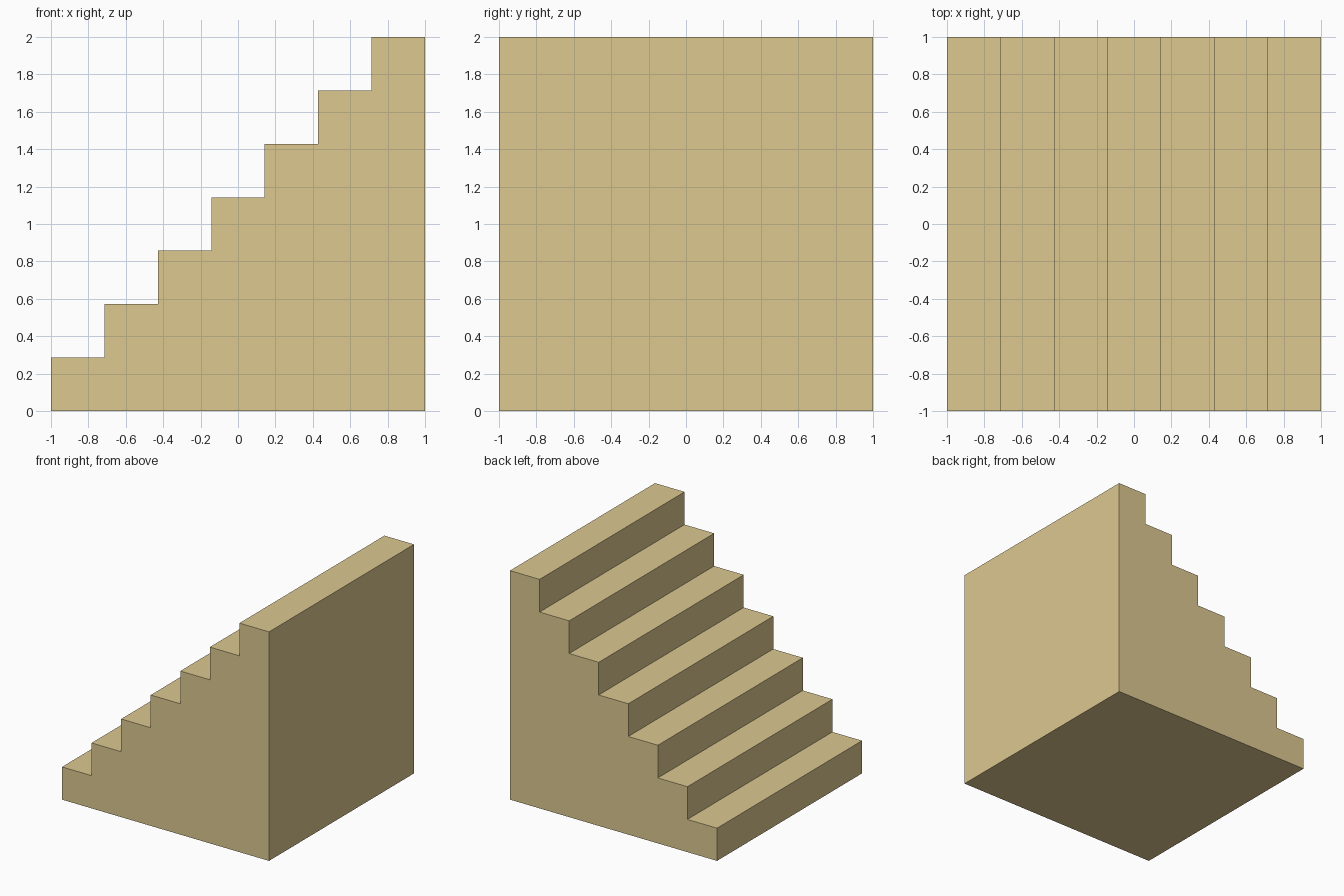
import bpy
import bmesh

if "Cube" in bpy.data.objects:
    bpy.data.objects.remove(bpy.data.objects["Cube"])

STEPS = 7
SIZE = 2.0
STEP = SIZE / STEPS

# Stepped side profile in the xz plane
profile = [(-1, 0)]
for i in range(STEPS):
    x = -1 + i * STEP
    z = (i + 1) * STEP
    profile += [(x, z), (x + STEP, z)]
profile.append((1, 0))

# Extrude the profile along y into a solid staircase
bm = bmesh.new()
face = bm.faces.new([bm.verts.new((x, -1, z)) for x, z in profile])
result = bmesh.ops.extrude_face_region(bm, geom=[face], use_keep_orig=True)
moved = [g for g in result["geom"] if isinstance(g, bmesh.types.BMVert)]
bmesh.ops.translate(bm, verts=moved, vec=(0, SIZE, 0))
bmesh.ops.recalc_face_normals(bm, faces=bm.faces)

mesh = bpy.data.meshes.new("staircase")
bm.to_mesh(mesh)
bm.free()
stairs = bpy.data.objects.new("staircase", mesh)
bpy.context.collection.objects.link(stairs)

# Sand-coloured finish
sand = bpy.data.materials.new("sand")
sand.diffuse_color = (0.72, 0.58, 0.28, 1)
sand.use_nodes = True
sand.node_tree.nodes["Principled BSDF"].inputs["Base Color"].default_value = sand.diffuse_color
mesh.materials.append(sand)
